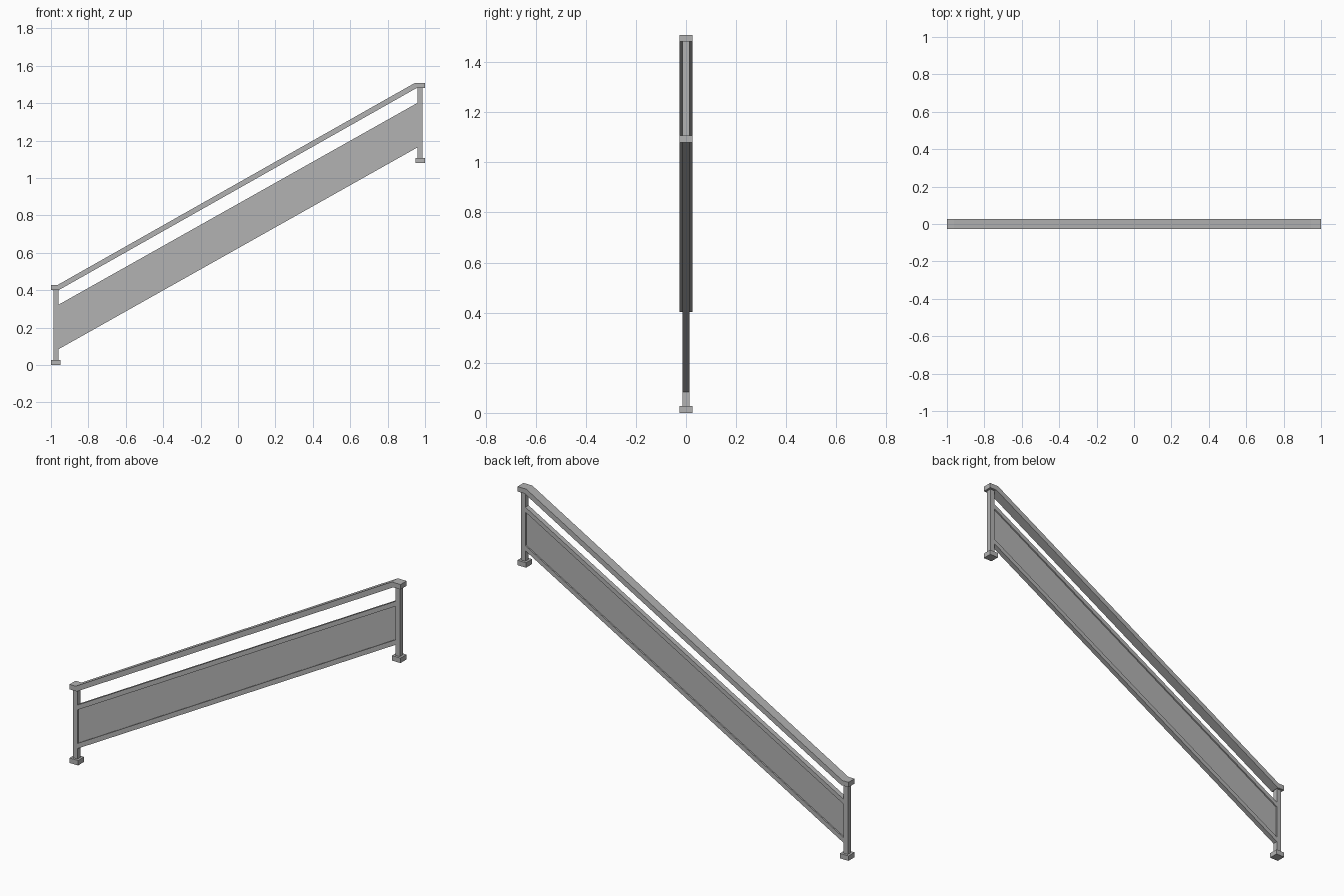
import bpy
import bmesh

# Remove the default cube
cube = bpy.data.objects.get("Cube")
if cube:
    bpy.data.objects.remove(cube, do_unlink=True)

# One painted-metal material for everything
grey = bpy.data.materials.new("grey metal")
grey.use_nodes = True
colour = (0.45, 0.45, 0.45, 1)
grey.diffuse_color = colour
grey.node_tree.nodes["Principled BSDF"].inputs["Base Color"].default_value = colour

RISE = 1.08       # height gained from the lower post to the upper one
POST_X = 0.974    # post centre
POST_HALF = 0.0135
CAP_HALF = 0.026  # half width of feet and handrail
THICK = 0.027     # height of feet and handrail ends
INNER = POST_X - POST_HALF


def extrude_profile(name, points, half_depth):
    """Extrude an (x, z) outline along y, centred on y = 0."""
    bm = bmesh.new()
    face = bm.faces.new([bm.verts.new((x, -half_depth, z)) for x, z in points])
    result = bmesh.ops.extrude_face_region(bm, geom=[face])
    moved = [v for v in result["geom"] if isinstance(v, bmesh.types.BMVert)]
    bmesh.ops.translate(bm, verts=moved, vec=(0, 2 * half_depth, 0))
    bmesh.ops.recalc_face_normals(bm, faces=bm.faces)
    mesh = bpy.data.meshes.new(name)
    bm.to_mesh(mesh)
    bm.free()
    mesh.materials.append(grey)
    obj = bpy.data.objects.new(name, mesh)
    bpy.context.collection.objects.link(obj)
    return obj


def block(name, x, half, low, high):
    """Square upright block centred on x."""
    outline = [(x - half, low), (x + half, low), (x + half, high), (x - half, high)]
    return extrude_profile(name, outline, half)


def sloped_bar(name, low, high, half_depth):
    """Bar between the posts, heights given at the lower post."""
    outline = [(-INNER, low), (INNER, low + RISE), (INNER, high + RISE), (-INNER, high)]
    return extrude_profile(name, outline, half_depth)


# Posts and feet
for side, x, base in (("lower", -POST_X, 0), ("upper", POST_X, RISE)):
    block(side + "_foot", x, CAP_HALF, base, base + THICK)
    block(side + "_post", x, POST_HALF, base + THICK, base + 0.402)

# Handrail with level ends over the posts
low, high = 0.402, 0.402 + THICK
extrude_profile("handrail", [
    (-1, low), (-0.956, low), (0.957, low + RISE), (1, low + RISE),
    (1, high + RISE), (0.947, high + RISE), (-0.963, high), (-1, high),
], CAP_HALF)

# Sloped frame bars and the thin infill panel between them
sloped_bar("frame_bottom_bar", 0.084, 0.112, POST_HALF)
sloped_bar("frame_top_bar", 0.295, 0.322, POST_HALF)
sloped_bar("infill_panel", 0.112, 0.295, 0.006)
